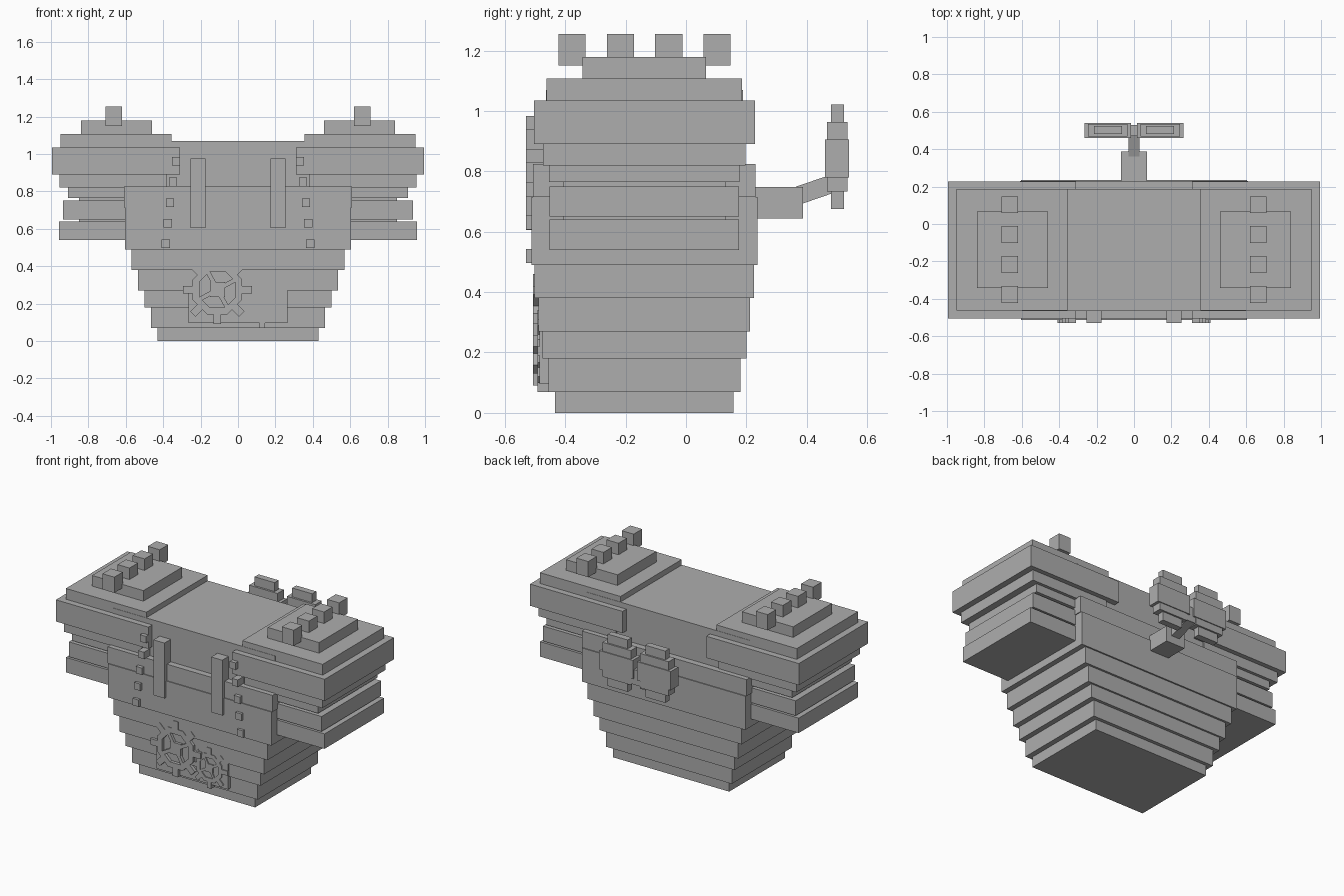
import bpy, bmesh
from math import cos, sin, pi, radians
from mathutils import Matrix

cube = bpy.data.objects.get("Cube")
if cube:
    bpy.data.objects.remove(cube)

grey = bpy.data.materials.new("plain grey")
grey.use_nodes = True
grey.diffuse_color = (0.42, 0.42, 0.42, 1)
grey.node_tree.nodes["Principled BSDF"].inputs["Base Color"].default_value = (0.42, 0.42, 0.42, 1)


def finish(name, bm):
    bmesh.ops.recalc_face_normals(bm, faces=bm.faces)
    mesh = bpy.data.meshes.new(name)
    bm.to_mesh(mesh)
    bm.free()
    mesh.materials.append(grey)
    obj = bpy.data.objects.new(name, mesh)
    bpy.context.collection.objects.link(obj)
    return obj


def add_box(bm, x, y, z, turn=Matrix()):
    centre = Matrix.Translation([(a + b) / 2 for a, b in (x, y, z)])
    size = Matrix.Diagonal([b - a for a, b in (x, y, z)] + [1])
    bmesh.ops.create_cube(bm, size=1, matrix=centre @ turn @ size)


def box(name, x, y, z, turn=Matrix()):
    bm = bmesh.new()
    add_box(bm, x, y, z, turn)
    return finish(name, bm)


def pair(name, x, y, z):
    box("left_" + name, x, y, z)
    box("right_" + name, (-x[1], -x[0]), y, z)


# Stepped torso: half width, half depth, bottom, top
MID = -0.138
torso = [(0.43, 0.295, 0, 0.07), (0.465, 0.318, 0.07, 0.18),
         (0.50, 0.338, 0.18, 0.27), (0.535, 0.35, 0.27, 0.38),
         (0.57, 0.364, 0.38, 0.49), (0.605, 0.374, 0.49, 0.715),
         (0.61, 0.368, 0.715, 0.825), (0.60, 0.326, 0.825, 1.07)]
for i, (w, d, lo, hi) in enumerate(torso):
    box(f"torso_tier_{i}", (-w, w), (MID - d, MID + d), (lo, hi))

# Stepped shoulders and arms: inner x, outer x, half depth, bottom, top
arms = [("arm_cuff", 0.50, 0.957, 0.314, 0.54, 0.64),
        ("arm_core", 0.50, 0.85, 0.27, 0.56, 0.85),
        ("arm_band", 0.50, 0.935, 0.314, 0.65, 0.75),
        ("shoulder_lower", 0.45, 0.91, 0.315, 0.765, 0.82),
        ("shoulder_under", 0.38, 0.955, 0.335, 0.82, 0.89),
        ("shoulder_pad", 0.31, 0.995, 0.366, 0.89, 1.035),
        ("shoulder_step", 0.355, 0.95, 0.324, 1.035, 1.107),
        ("shoulder_cap", 0.46, 0.84, 0.205, 1.107, 1.178)]
for name, x0, x1, d, lo, hi in arms:
    pair(name, (x0, x1), (MID - d, MID + d), (lo, hi))

# Row of studs on each shoulder
for i in range(4):
    y = -0.377 + 0.16 * i
    pair(f"shoulder_stud_{i}", (0.62, 0.708), (y - 0.045, y + 0.045), (1.15, 1.255))

# Chest straps and rivets
pair("chest_strap", (0.173, 0.255), (-0.53, -0.45), (0.605, 0.975))
for i, x in enumerate((0.332, 0.347, 0.363, 0.375, 0.386)):
    z = 0.96 - 0.11 * i
    pair(f"rivet_{i}", (x - 0.022, x + 0.022), (-0.53, -0.45), (z - 0.023, z + 0.023))

# Belly panel carrying two gears
box("belly_panel", (-0.265, 0.265), (-0.485, -0.44), (0.095, 0.275))


def gear(name, cx, cz, inner, outer, tip, front, back, start):
    bm = bmesh.new()
    n = 8
    rings = []
    for y in (front, back):
        for r in (inner, outer):
            rings.append([bm.verts.new((cx + r * cos(2 * pi * (k + 0.5) / n + start), y,
                                        cz + r * sin(2 * pi * (k + 0.5) / n + start)))
                          for k in range(n)])
    fi, fo, bi, bo = rings
    for a, b in ((fi, fo), (fo, bo), (bo, bi), (bi, fi)):
        for k in range(n):
            j = (k + 1) % n
            bm.faces.new((a[k], a[j], b[j], b[k]))
    # Square teeth
    half = tip * 0.11
    for k in range(n):
        a = 2 * pi * k / n + start
        r = (tip + outer * 0.9) / 2
        x, z, h = cx + r * cos(a), cz + r * sin(a), (tip - outer * 0.9) / 2
        add_box(bm, (x - h, x + h), (front, back), (z - half, z + half),
                Matrix.Rotation(-a, 4, 'Y'))
    # Hub and bent spokes
    hub = inner * 0.38
    add_box(bm, (cx - hub, cx + hub), (front, back), (cz - hub, cz + hub))
    for k in range(4):
        a = pi / 2 * k + start + 0.5
        x, z = cx + inner * 0.6 * cos(a), cz + inner * 0.6 * sin(a)
        add_box(bm, (x - inner * 0.42, x + inner * 0.42), (front, back),
                (z - inner * 0.11, z + inner * 0.11), Matrix.Rotation(-a, 4, 'Y'))
    return finish(name, bm)


gear("large_gear", -0.11, 0.275, 0.105, 0.143, 0.185, -0.506, -0.45, 0)
gear("small_gear", 0.13, 0.205, 0.072, 0.10, 0.135, -0.492, -0.44, 0)

# Winding key on the back
box("key_socket", (-0.07, 0.07), (0.22, 0.387), (0.643, 0.748))
box("key_shaft", (-0.03, 0.03), (0.34, 0.52), (0.71, 0.77),
    Matrix.Rotation(radians(19), 4, 'X'))
box("key_bridge", (-0.04, 0.04), (0.47, 0.53), (0.74, 0.84))
pair("key_wing", (0.015, 0.265), (0.46, 0.54), (0.78, 0.905))
pair("key_wing_middle", (0.035, 0.245), (0.467, 0.534), (0.733, 0.963))
pair("key_wing_tip", (0.065, 0.213), (0.48, 0.523), (0.675, 1.022))
